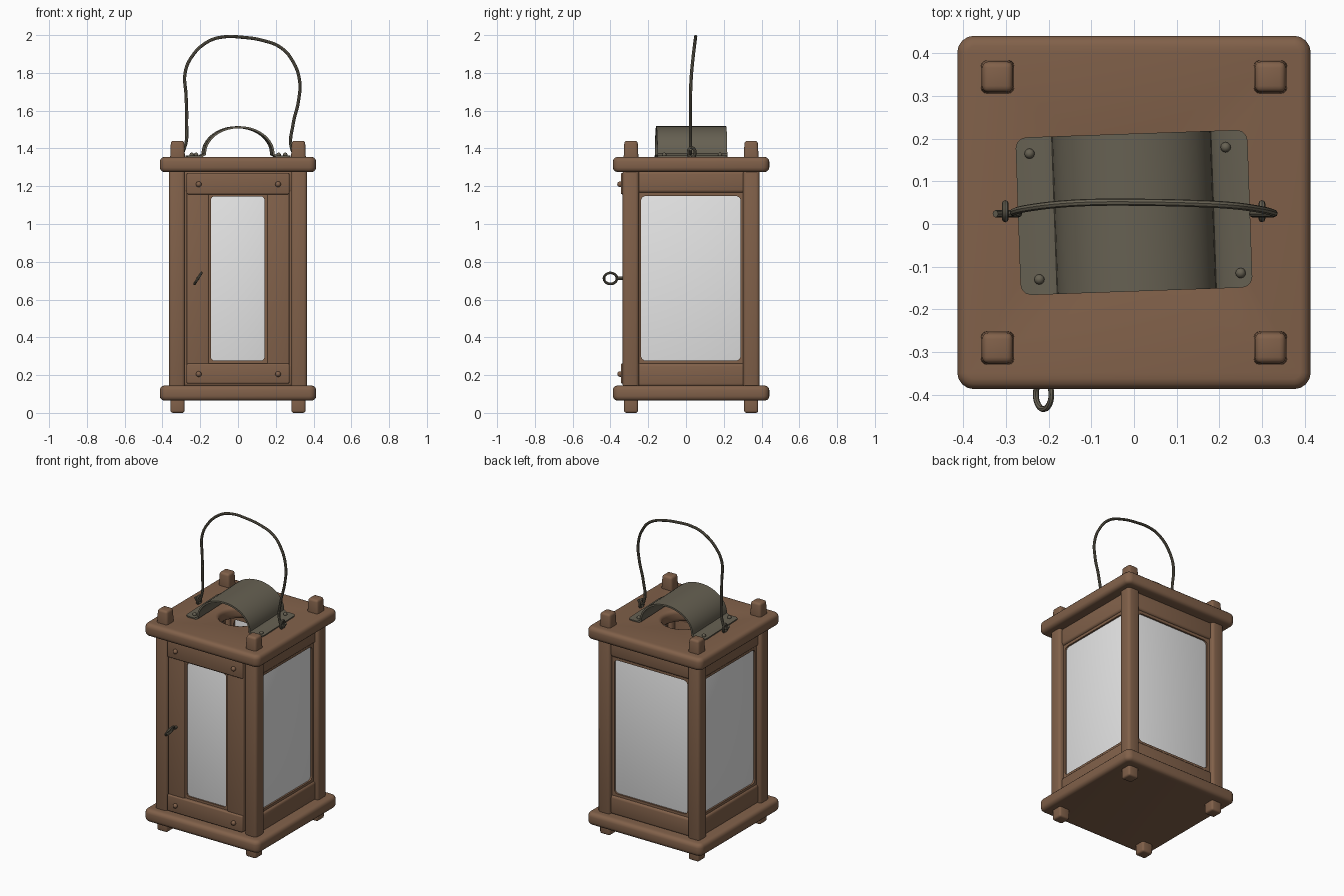
import bpy, bmesh, math
from mathutils import Matrix, Vector

cube = bpy.data.objects.get("Cube")
if cube:
    bpy.data.objects.remove(cube, do_unlink=True)

CY = 0.027                     # centre of the body in y
BASE = Matrix.Translation((0, CY, 0))


def material(name, rgb, rough):
    m = bpy.data.materials.new(name)
    m.use_nodes = True
    m.diffuse_color = (*rgb, 1)
    node = m.node_tree.nodes["Principled BSDF"]
    node.inputs["Base Color"].default_value = (*rgb, 1)
    node.inputs["Roughness"].default_value = rough
    return m


WOOD = material("brown wood", (0.22, 0.119, 0.068), 0.8)
METAL = material("dull iron", (0.134, 0.119, 0.085), 0.6)
GLASS = material("pale glass", (0.8, 0.8, 0.8), 0.3)


def add(name, mesh, mat, matrix=None):
    mesh.materials.clear()
    mesh.materials.append(mat)
    if matrix is not None:
        mesh.transform(matrix)
    mesh.shade_smooth()
    mesh.set_sharp_from_angle(angle=math.radians(40))
    ob = bpy.data.objects.new(name, mesh)
    bpy.context.collection.objects.link(ob)
    return ob


def from_bmesh(name, bm, mat, matrix=None):
    bmesh.ops.recalc_face_normals(bm, faces=bm.faces[:])
    mesh = bpy.data.meshes.new(name)
    bm.to_mesh(mesh)
    bm.free()
    return add(name, mesh, mat, matrix)


def box(name, xs, ys, zs, mat, bevel=0.01, matrix=BASE, taper=1.0):
    """Rounded box from ranges; taper scales its top."""
    bm = bmesh.new()
    bmesh.ops.create_cube(bm, size=1)
    for v in bm.verts:
        k = taper if v.co.z > 0 else 1
        v.co = [(a + b) / 2 + c * (b - a) * s
                for (a, b), c, s in zip((xs, ys, zs), v.co, (k, k, 1))]
    bmesh.ops.bevel(bm, geom=bm.edges[:], offset=bevel, segments=3,
                    profile=0.5, affect='EDGES', clamp_overlap=True)
    return from_bmesh(name, bm, mat, matrix)


def from_curve(name, curve, mat, matrix=None):
    tmp = bpy.data.objects.new(name, curve)
    mesh = bpy.data.meshes.new_from_object(tmp)
    bpy.data.objects.remove(tmp)
    bpy.data.curves.remove(curve)
    bm = bmesh.new()
    bm.from_mesh(mesh)
    bmesh.ops.remove_doubles(bm, verts=bm.verts[:], dist=0.0001)
    return from_bmesh(name, bm, mat, matrix)


def slab(name, outlines, depth, bevel, mat, matrix):
    """Flat plate from closed outlines; inner outlines become holes."""
    cu = bpy.data.curves.new(name, 'CURVE')
    cu.dimensions, cu.fill_mode = '2D', 'BOTH'
    cu.extrude, cu.bevel_depth, cu.bevel_resolution = depth / 2 - bevel, bevel, 2
    for pts in outlines:
        sp = cu.splines.new('POLY')
        sp.points.add(len(pts) - 1)
        for p, (x, y) in zip(sp.points, pts):
            p.co = (x, y, 0, 1)
        sp.use_cyclic_u = True
    return from_curve(name, cu, mat, matrix)


def wire(name, pts, radius, cyclic=False):
    cu = bpy.data.curves.new(name, 'CURVE')
    cu.dimensions = '3D'
    cu.bevel_depth, cu.bevel_resolution, cu.use_fill_caps = radius, 2, True
    cu.resolution_u = 6
    sp = cu.splines.new('BEZIER')
    sp.bezier_points.add(len(pts) - 1)
    for p, co in zip(sp.bezier_points, pts):
        p.co = co
        p.handle_left_type = p.handle_right_type = 'AUTO'
    sp.use_cyclic_u = cyclic
    return from_curve(name, cu, METAL)


def ring(name, centre, u, v, radius):
    c, u, v = Vector(centre), Vector(u), Vector(v)
    turns = [i * math.tau / 8 for i in range(8)]
    return wire(name, [c + u * math.cos(t) + v * math.sin(t) for t in turns], radius, True)


def rounded(x0, x1, y0, y1, r):
    pts = []
    corners = ((x1 - r, y1 - r), (x0 + r, y1 - r), (x0 + r, y0 + r), (x1 - r, y0 + r))
    for k, (cx, cy) in enumerate(corners):
        for i in range(5):
            t = (k + i / 4) * math.pi / 2
            pts.append((cx + r * math.cos(t), cy + r * math.sin(t)))
    return pts


def rivet(name, pos, radius, matrix=None):
    bm = bmesh.new()
    bmesh.ops.create_uvsphere(bm, u_segments=12, v_segments=8, radius=radius)
    place = Matrix.Translation(pos)
    return from_bmesh(name, bm, METAL if matrix is None else WOOD,
                      place if matrix is None else matrix @ place)


# Base and roof plates, the roof with a smoke hole
edge = 0.39
outer = rounded(-edge, edge, -edge, edge, 0.015)
hole = [(0.15 * math.cos(i * math.tau / 32), 0.15 * math.sin(i * math.tau / 32))
        for i in range(32)]
slab("base_plate", [outer], 0.08, 0.024, WOOD, Matrix.Translation((0, CY, 0.105)))
slab("roof_plate", [outer, hole], 0.08, 0.024, WOOD, Matrix.Translation((0, CY, 1.315)))

# Corner posts with feet and pegs
for sx, side in ((-1, "right"), (1, "left")):
    for sy, end in ((-1, "front"), (1, "back")):
        def span(s, half, mid):
            return (s * mid - half, s * mid + half)
        tag = end + "_" + side
        box(tag + "_post", span(sx, .043, .323), span(sy, .043, .319),
            (0.13, 1.29), WOOD, 0.018)
        box(tag + "_foot", span(sx, .037, .32), span(sy, .037, .318),
            (0, 0.09), WOOD, 0.012)
        box(tag + "_peg", span(sx, .04, .32), span(sy, .04, .318),
            (1.33, 1.44), WOOD, 0.014, taper=0.88)

# Left, back and right walls: rails, thin window frame, glass
for name, angle in (("left", 90), ("back", 180), ("right", 270)):
    turn = BASE @ Matrix.Rotation(math.radians(angle), 4, 'Z')
    upright = Matrix.Rotation(math.pi / 2, 4, 'X')
    for part, zs in (("top_rail", (1.165, 1.28)), ("bottom_rail", (0.14, 0.262))):
        box(name + "_" + part, (-.29, .29), (-.345, -.30), zs, WOOD, 0.016, turn)
    frame = rounded(-.285, .285, .25, 1.175, .005)
    pane = rounded(-.265, .262, .277, 1.148, .025)
    slab(name + "_window_frame", [frame, pane], .03, 0, WOOD,
         turn @ Matrix.Translation((0, -.318, 0)) @ upright)
    box(name + "_glass", (-.275, .275), (-.322, -.314), (.265, 1.16), GLASS, .001, turn)

# Front door: stiles, rails, window and nails
upright = Matrix.Rotation(math.pi / 2, 4, 'X')
for side, xs in (("right", (-.272, -.155)), ("left", (.155, .272))):
    box("door_" + side + "_stile", xs, (-.36, -.30), (.155, 1.27), WOOD, .006)
for part, zs in (("top", (1.157, 1.27)), ("bottom", (.155, .262))):
    box("door_" + part + "_rail", (-.272, .272), (-.372, -.30), zs, WOOD, .008)
    for x in (-.208, .212):
        rivet("door_" + part + "_nail", (x, -.376, sum(zs) / 2 - .003), .015, BASE)
slab("door_window_frame", [rounded(-.165, .165, .25, 1.17, .005),
                           rounded(-.143, .14, .277, 1.146, .018)],
     .03, 0, WOOD, BASE @ Matrix.Translation((0, -.335, 0)) @ upright)
box("door_glass", (-.155, .155), (-.341, -.333), (.265, 1.16), GLASS, .001)

# Door pull
ring("door_pull_ring", (-.212, -.40, .712), (0, -.034, 0), (.018, 0, .029), .007)
wire("door_pull_shank", [(-.212, -.368, .712), (-.212, -.32, .712)], .009)

# Smoke guard: bent sheet with rounded corners and rivets
profile = [(-.272, 1.362), (-.205, 1.362)]
for i in range(21):
    t = math.pi * (1 - i / 20)
    profile.append((.187 * math.cos(t), 1.372 + .146 * math.sin(t)))
profile += [(.205, 1.362), (.272, 1.362)]
bm = bmesh.new()
rows = [[bm.verts.new((x, y, z)) for y in (-.185, .185)] for x, z in profile]
for a, b in zip(rows, rows[1:]):
    bm.faces.new((a[0], b[0], b[1], a[1]))
bmesh.ops.bevel(bm, geom=rows[0] + rows[-1], offset=.025, segments=3,
                profile=.5, affect='VERTICES')
bmesh.ops.recalc_face_normals(bm, faces=bm.faces[:])
bmesh.ops.solidify(bm, geom=bm.faces[:], thickness=.011)
from_bmesh("smoke_guard", bm, METAL, BASE @ Matrix.Rotation(math.radians(2), 4, 'Z'))
for x, y in ((-.245, .165), (.215, .18), (-.222, -.13), (.25, -.115)):
    rivet("guard_rivet", (x, y, 1.366), .012)

# Carrying wire and its eyelets
for side, x in (("right", -.302), ("left", .3)):
    ring(side + "_eyelet", (x, .03, 1.378), (0, .018, 0), (0, 0, .026), .008)
path = [(-.325, 1.395), (-.305, 1.372), (-.284, 1.40), (-.272, 1.55), (-.275, 1.68),
        (-.28, 1.80), (-.245, 1.885), (-.16, 1.965), (-.08, 1.99), (.03, 1.988),
        (.13, 1.972), (.225, 1.935), (.285, 1.87), (.326, 1.76), (.32, 1.65),
        (.292, 1.53), (.284, 1.40), (.305, 1.372), (.328, 1.395)]
wire("carrying_wire", [(x, .024 + .027 * max(0, (z - 1.7) / .29) ** 1.5, z)
                       for x, z in path], .0085)
